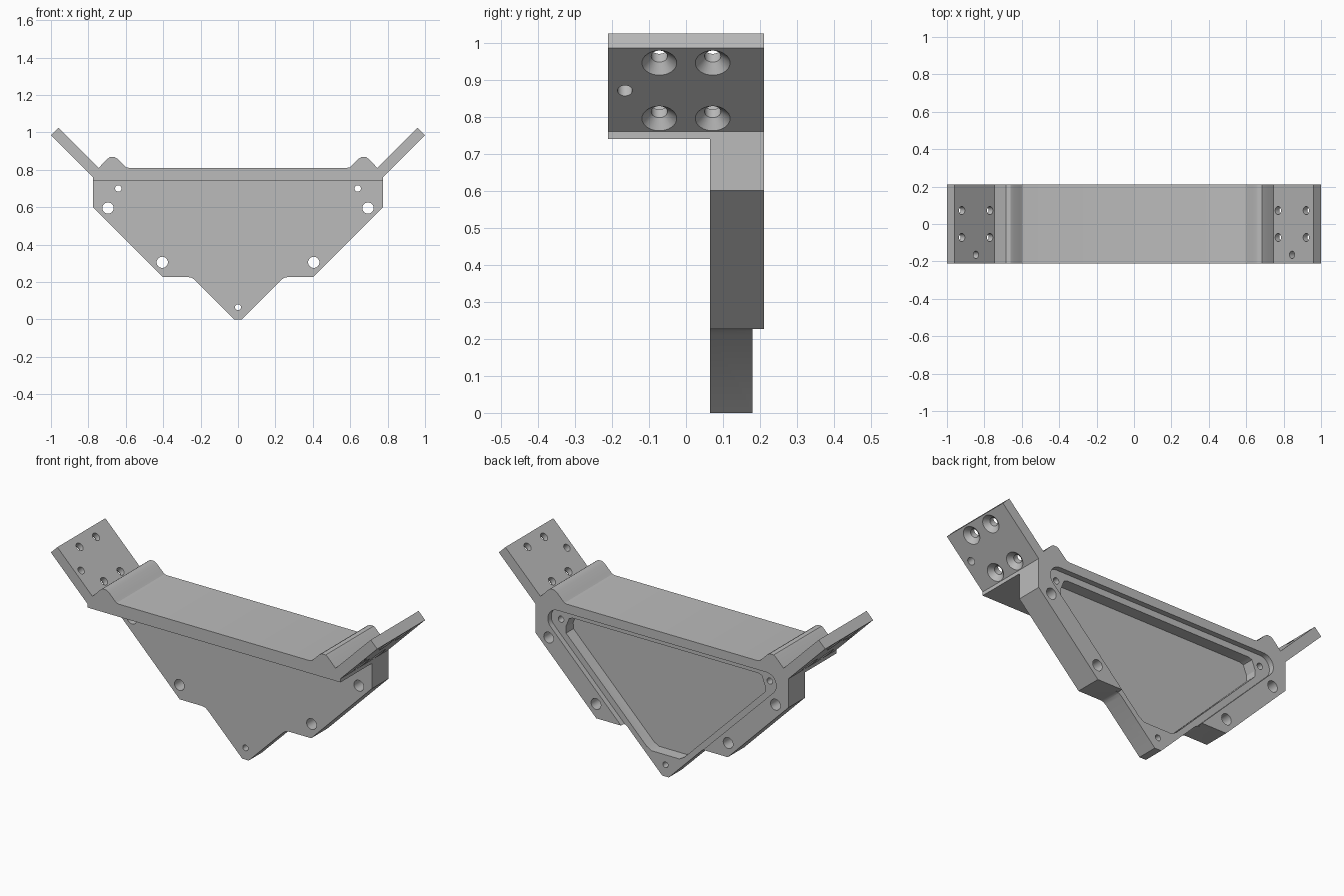
import bpy, bmesh, math
from mathutils import Vector

old = bpy.data.objects.get("Cube")
if old:
    bpy.data.objects.remove(old, do_unlink=True)

BACK, FRONT = 0.21, -0.21      # full depth of the shelf
PLATE_FRONT = 0.065            # front face of the upright plate
LEDGE, FLOOR = 0.18, 0.115     # recess ledge and pocket floor

grey = bpy.data.materials.new("plain_grey")
grey.use_nodes = True
grey.diffuse_color = (0.5, 0.5, 0.5, 1)
grey.node_tree.nodes["Principled BSDF"].inputs["Base Color"].default_value = (0.5, 0.5, 0.5, 1)


def finish(name, bm):
    bmesh.ops.recalc_face_normals(bm, faces=bm.faces)
    mesh = bpy.data.meshes.new(name)
    bm.to_mesh(mesh)
    bm.free()
    mesh.materials.append(grey)
    obj = bpy.data.objects.new(name, mesh)
    bpy.context.collection.objects.link(obj)
    return obj


def prism(name, half, y0, y1):
    """Extrude a profile given as its +x half, mirrored to -x, along y."""
    outline = half + [(-x, z) for x, z in reversed(half)]
    bm = bmesh.new()
    face = bm.faces.new([bm.verts.new((x, y0, z)) for x, z in outline])
    out = bmesh.ops.extrude_face_region(bm, geom=[face])
    moved = [v for v in out["geom"] if isinstance(v, bmesh.types.BMVert)]
    bmesh.ops.translate(bm, verts=moved, vec=(0, y1 - y0, 0))
    return finish(name, bm)


def bore(name, origin, axis, rings, sides=32):
    """Round cutter: rings of (distance along axis, radius)."""
    turn = Vector(axis).to_track_quat('Z', 'Y')
    bm = bmesh.new()
    loops = []
    for dist, r in rings:
        loops.append([bm.verts.new(Vector(origin) + turn @ Vector(
            (r * math.cos(math.tau * i / sides), r * math.sin(math.tau * i / sides), dist)))
            for i in range(sides)])
    bm.faces.new(loops[0])
    bm.faces.new(loops[-1])
    for a, b in zip(loops, loops[1:]):
        for i in range(sides):
            j = (i + 1) % sides
            bm.faces.new((a[i], a[j], b[j], b[i]))
    return finish(name, bm)


# Whole outline: shelf top, ridges, slanted wings, plate sides and pointed tip
body = prism("bracket", [
    (0.58, 0.81), (0.597, 0.813), (0.61, 0.824), (0.645, 0.859), (0.66, 0.868),
    (0.685, 0.868), (0.698, 0.858), (0.745, 0.81), (0.96, 1.025), (1.0, 0.985),
    (0.775, 0.76), (0.775, 0.60), (0.403, 0.226), (0.265, 0.226), (0.247, 0.222),
    (0.232, 0.212), (0.02, 0.0)], FRONT, BACK)

cutters = []

# Clear the space under the shelf in front of the plate
cutters.append(prism("front_relief", [(1.2, 0.74), (1.2, -0.1)], FRONT - 0.1, PLATE_FRONT))

# Thinner tip
cutters.append(prism("tip_relief", [(0.5, 0.226), (0.5, -0.1)], LEDGE, BACK + 0.1))

# Shallow triangular recess with rounded upper corners
arc = [math.radians(90 - 135 * i / 10) for i in range(11)]
recess = [(0.64 + 0.06 * math.cos(a), 0.70 + 0.06 * math.sin(a)) for a in arc]
recess.append((0.045, 0.02))
cutters.append(prism("back_recess", recess, LEDGE, BACK + 0.1))

# Deeper pocket with cut corners
cutters.append(prism("back_pocket", [
    (0.57, 0.725), (0.59, 0.717), (0.611, 0.665), (0.609, 0.631),
    (0.115, 0.137), (0.085, 0.12)], FLOOR, BACK + 0.1))

# Straight holes through the plate
for x, z, r in [(0.64, 0.70, 0.017), (0.695, 0.595, 0.03), (0.405, 0.305, 0.03), (0, 0.065, 0.016)]:
    for side in ((1, -1) if x else (1,)):
        cutters.append(bore("plate_hole", (side * x, 0, z), (0, 1, 0), [(0.02, r), (0.3, r)]))

# Wing holes: four countersunk from the outside and one small plain hole
for side in (1, -1):
    axis = (-side, 0, 1)
    for x in (0.81, 0.96):
        for y in (0.072, -0.072):
            cutters.append(bore("wing_screw_hole", (side * x, y, x - 0.015), axis,
                                [(-0.01, 0.057), (0.025, 0.022), (0.09, 0.022)]))
    cutters.append(bore("wing_pin_hole", (side * 0.885, -0.165, 0.87), axis,
                        [(-0.03, 0.02), (0.09, 0.02)]))

# Apply every cut, then drop the cutters
for cutter in cutters:
    cutter.hide_render = True
    cut = body.modifiers.new(cutter.name, 'BOOLEAN')
    cut.operation = 'DIFFERENCE'
    cut.solver = 'EXACT'
    cut.object = cutter
bpy.context.view_layer.update()
graph = bpy.context.evaluated_depsgraph_get()
result = bpy.data.meshes.new_from_object(body.evaluated_get(graph))
body.modifiers.clear()
body.data = result
result.materials.clear()
result.materials.append(grey)
for poly in result.polygons:
    poly.material_index = 0
for cutter in cutters:
    bpy.data.objects.remove(cutter, do_unlink=True)

# Smooth the bores, keep the machined edges sharp
for obj in bpy.context.selected_objects:
    obj.select_set(False)
body.select_set(True)
bpy.context.view_layer.objects.active = body
bpy.ops.object.shade_smooth_by_angle(angle=math.radians(25))
